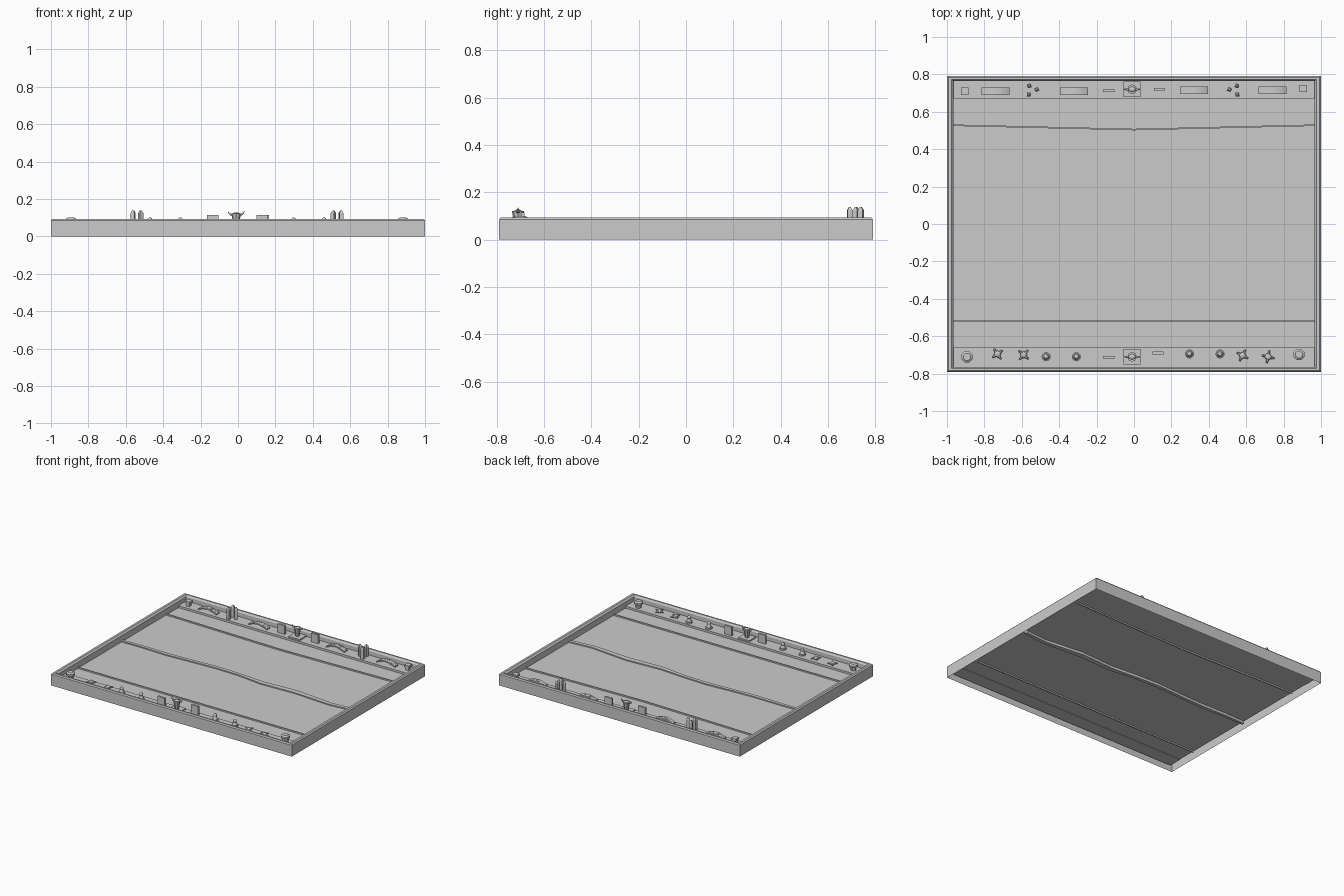
import bpy, bmesh, math
from mathutils import Matrix, Vector

if "Cube" in bpy.data.objects:
    bpy.data.objects.remove(bpy.data.objects["Cube"])

FLOOR, LEDGE = 0.035, 0.05


def finish(name, bm, smooth=False):
    bmesh.ops.recalc_face_normals(bm, faces=bm.faces)
    me = bpy.data.meshes.new(name)
    bm.to_mesh(me)
    bm.free()
    ob = bpy.data.objects.new(name, me)
    bpy.context.collection.objects.link(ob)
    if smooth:
        for p in me.polygons:
            p.use_smooth = True
    return ob


def add_box(bm, c, s, rot=0.0):
    m = Matrix.Translation(c) @ Matrix.Rotation(rot, 4, 'Z') @ Matrix.Diagonal((*s, 1))
    bmesh.ops.create_cube(bm, size=1, matrix=m)


def add_cone(bm, x, y, z0, z1, r0, r1, n=12, rot=0.0):
    m = Matrix.Translation((x, y, (z0 + z1) / 2)) @ Matrix.Rotation(rot, 4, 'Z')
    bmesh.ops.create_cone(bm, cap_ends=True, segments=n, radius1=r0, radius2=r1,
                          depth=z1 - z0, matrix=m)


def add_ball(bm, c, s):
    m = Matrix.Translation(c) @ Matrix.Diagonal((*s, 1))
    bmesh.ops.create_uvsphere(bm, u_segments=12, v_segments=8, radius=1, matrix=m)


def add_band(bm, rings):
    # closed four-sided strip through a row of cross-sections
    rows = [[bm.verts.new(p) for p in r] for r in rings]
    for a, b in zip(rows, rows[1:]):
        for i in range(4):
            j = (i + 1) % 4
            bm.faces.new((a[i], a[j], b[j], b[i]))
    bm.faces.new(rows[0])
    bm.faces.new(rows[-1])


def ribbon(name, pts, z0, z1):
    # pts hold x, low y, high y
    bm = bmesh.new()
    add_band(bm, [[(x, a, z0), (x, b, z0), (x, b, z1), (x, a, z1)] for x, a, b in pts])
    return finish(name, bm)


# Tray rim: an open-bottomed rectangular shell
bm = bmesh.new()
rows = []
for inset, z in [(0, 0), (0, .085), (.008, .093), (.024, .093), (.035, .08), (.035, FLOOR)]:
    x, y = 1 - inset, .79 - inset * .75
    rows.append([bm.verts.new((sx * x, sy * y, z))
                 for sx, sy in ((-1, -1), (1, -1), (1, 1), (-1, 1))])
for a, b in zip(rows, rows[1:]):
    for i in range(4):
        j = (i + 1) % 4
        bm.faces.new((a[i], a[j], b[j], b[i]))
finish("tray_rim", bm)

# Playing field and raised end ledges
for name, y0, y1, z0, z1 in [("field", -.764, .764, FLOOR - .005, FLOOR),
                             ("front_ledge", -.764, -.66, FLOOR - .008, LEDGE),
                             ("back_ledge", .67, .764, FLOOR - .008, LEDGE)]:
    bm = bmesh.new()
    add_box(bm, (0, (y0 + y1) / 2, (z0 + z1) / 2), (1.93, y1 - y0, z1 - z0))
    finish(name, bm)

# Winding river and the two boundary lines
ribbon("river", [(-.965, -.005, .015), (-.8, -.003, .02), (-.58, -.01, .017),
                 (-.4, .0, .024), (-.2, .01, .037), (0, .005, .03), (.2, -.02, .015),
                 (.48, -.01, .03), (.78, -.03, 0), (.965, -.01, .015)], .012, .043)
ribbon("front_line", [(-.965, -.525, -.517), (.965, -.525, -.517)], .02, .045)
ribbon("back_line", [(-.965, .524, .532), (0, .501, .509), (.965, .524, .532)], .02, .045)

# Horned shrines and upright slabs beside them
for end, y in (("front", -.71), ("back", .72)):
    bm = bmesh.new()
    add_box(bm, (-.01, y, LEDGE + .005), (.092, .082, .01))
    add_cone(bm, -.01, y, LEDGE + .01, .122, .014, .026, 8)
    finish(end + "_shrine", bm)
    bm = bmesh.new()
    add_ball(bm, (-.01, y, .112), (.024, .018, .017))
    for s in (-1, 1):
        path = [(.018, .117, .006), (.034, .118, .005), (.041, .125, .003), (.044, .134, .001)]
        add_band(bm, [[(-.01 + s * px, y - r, z - r), (-.01 + s * px, y + r, z - r),
                       (-.01 + s * px - s * r, y + r, z + r), (-.01 + s * px - s * r, y - r, z + r)]
                      for px, z, r in path])
    finish(end + "_horned_head", bm, True)
for i, (x, y) in enumerate([(-.135, -.712), (.128, -.69), (-.135, .712), (.137, .72)]):
    bm = bmesh.new()
    add_box(bm, (x, y, (LEDGE + .115) / 2), (.06, .015, .115 - LEDGE))
    finish(f"slab_{i}", bm)

# Front corner discs on short stems
for x, y in ((-.893, -.71), (.882, -.697)):
    bm = bmesh.new()
    add_cone(bm, x, y, LEDGE, .08, .02, .02, 8, math.pi / 8)
    add_cone(bm, x, y, .078, .092, .032, .032, 8, math.pi / 8)
    add_cone(bm, x, y, .092, .1, .032, .02, 8, math.pi / 8)
    finish("corner_disc", bm)

# Back corner blocks
for x, y in ((-.905, .71), (.905, .725)):
    bm = bmesh.new()
    add_box(bm, (x, y, .061), (.026, .026, .024))
    add_box(bm, (x, y, .08), (.038, .038, .016))
    finish("corner_block", bm)

# Four-armed spiked tokens
for i, (x, y) in enumerate([(-.73, -.695), (-.59, -.7), (.58, -.703), (.717, -.71)]):
    bm = bmesh.new()
    add_ball(bm, (x, y, .06), (.018, .018, .012))
    for k in range(4):
        m = (Matrix.Translation((x, y, .062)) @ Matrix.Rotation(k * math.pi / 2 + .6 + i * .25, 4, 'Z')
             @ Matrix.Translation((.023, 0, 0)) @ Matrix.Rotation(math.pi / 2, 4, 'Y'))
        bmesh.ops.create_cone(bm, cap_ends=True, segments=6, radius1=.008, radius2=.004,
                              depth=.024, matrix=m)
    finish("spiked_token", bm)

# Round pawns
for x, y in ((-.47, -.71), (-.308, -.71), (.297, -.695), (.46, -.695)):
    bm = bmesh.new()
    add_cone(bm, x, y, LEDGE, .06, .024, .024, 16)
    add_cone(bm, x, y, .06, .085, .018, .009, 16)
    add_ball(bm, (x, y, .088), (.013, .013, .013))
    finish("pawn", bm)

# Curved three-rib bridges
for x, y in ((-.74, .71), (-.32, .71), (.32, .715), (.74, .715)):
    bm = bmesh.new()
    for dy in (-.013, 0, .013):
        rings = []
        for k in range(9):
            t = k / 4 - 1
            z = .056 + .02 * (1 - t * t)
            px = x + t * .075
            rings.append([(px, y + dy - .006, z - .005), (px, y + dy + .006, z - .005),
                          (px, y + dy + .006, z + .004), (px, y + dy - .006, z + .004)])
        add_band(bm, rings)
    finish("bridge", bm)

# Pointed pillar clusters
for s, dx in ((-1, 0), (1, -.01)):
    bm = bmesh.new()
    for px, y, r in ((.56, .739, .5), (.52, .719, .25), (.562, .692, .9)):
        x = s * (px + dx)
        add_cone(bm, x, y, LEDGE, .124, .015, .015, 4, s * r)
        add_cone(bm, x, y, .124, .137, .015, .006, 4, s * r)
    finish("pillar_cluster", bm)
